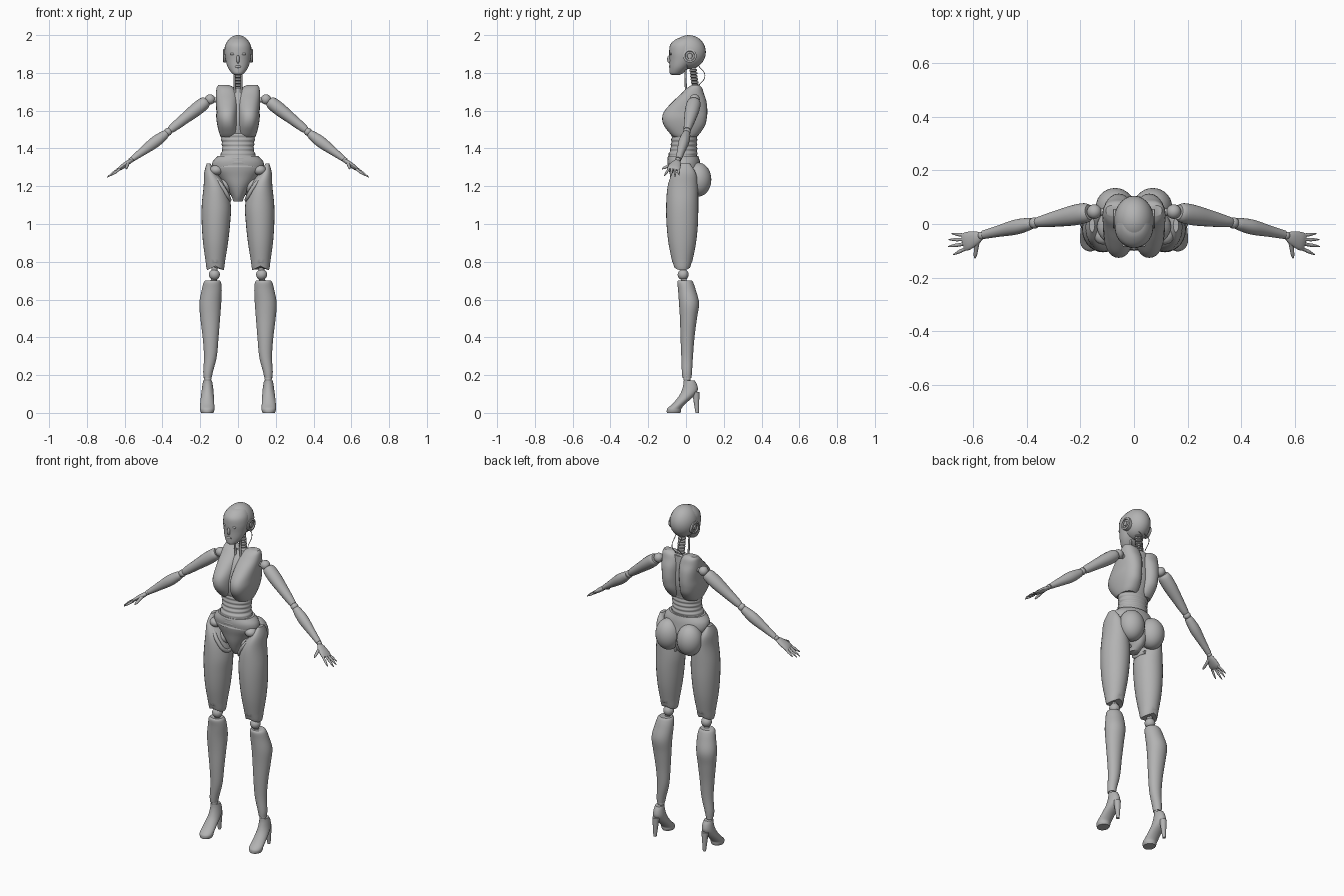
import bpy, bmesh, math
from mathutils import Matrix, Vector

cube = bpy.data.objects.get("Cube")
if cube:
    bpy.data.objects.remove(cube, do_unlink=True)

grey = bpy.data.materials.new("plain grey")
grey.use_nodes = True
tone = (.45, .45, .45, 1)
grey.diffuse_color = tone
grey.node_tree.nodes["Principled BSDF"].inputs["Base Color"].default_value = tone
made = []


def add_object(name, data):
    obj = bpy.data.objects.new(name, data)
    data.materials.append(grey)
    bpy.context.scene.collection.objects.link(obj)
    return obj


def publish(bm, name, pair):
    """Turn a bmesh into one object, or into a left and a right one."""
    bmesh.ops.recalc_face_normals(bm, faces=bm.faces)
    for label in (("left_", "right_") if pair else ("",)):
        if label == "right_":
            bmesh.ops.scale(bm, vec=(-1, 1, 1), verts=bm.verts)
            bmesh.ops.reverse_faces(bm, faces=bm.faces)
        mesh = bpy.data.meshes.new(label + name)
        bm.to_mesh(mesh)
        made.append(add_object(label + name, mesh))
    bm.free()


def smooth_rows(rows, cut):
    """Catmull-Rom interpolation between cross-sections."""
    out = []
    for i in range(len(rows) - 1):
        quad = [rows[max(i - 1, 0)], rows[i], rows[i + 1], rows[min(i + 2, len(rows) - 1)]]
        for k in range(cut):
            t = k / cut
            if cut == 1:
                out.append(rows[i])
                continue
            out.append([b + .5 * t * (c - a + t * (2*a - 5*b + 4*c - d + t * (3*(b - c) + d - a)))
                        for a, b, c, d in zip(*quad)])
    return out + [rows[-1]]


def loft(name, rows, pair=False, cut=5, power=2, ripple=0, shape=None, matrix=None, sides=28):
    """Skin over rows of (height, centre x, centre y, radius x, radius y)."""
    bm = bmesh.new()
    rings = []
    for z, cx, cy, rx, ry in smooth_rows(rows, cut):
        swell = ripple * math.sin(z * math.tau / .024)
        ring = []
        for k in range(sides):
            a = math.tau * k / sides
            c, s = math.cos(a), math.sin(a)
            x = cx + (rx + swell) * math.copysign(abs(c) ** (2 / power), c)
            y = cy + (ry + swell) * math.copysign(abs(s) ** (2 / power), s)
            co = Vector((x, y, z))
            if shape:
                co = shape(co)
            ring.append(bm.verts.new(matrix @ co if matrix else co))
        rings.append(ring)
    for low, high in zip(rings, rings[1:]):
        for k in range(sides):
            j = (k + 1) % sides
            bm.faces.new((low[k], low[j], high[j], high[k]))
    bm.faces.new(rings[0][::-1])
    bm.faces.new(rings[-1])
    publish(bm, name, pair)


def limb(name, start, end, rows, pair=True, cut=5, sides=20):
    """Loft from start to end with rows of (fraction, radius across, radius along y)."""
    start, end = Vector(start), Vector(end)
    d = (end - start).normalized()
    u = Vector((0, 1, 0)).cross(d).normalized()
    matrix = Matrix((u, d.cross(u), d)).transposed().to_4x4()
    matrix.translation = start
    length = (end - start).length
    loft(name, [(t * length, 0, 0, a, b) for t, a, b in rows], pair, cut, matrix=matrix, sides=sides)


def rod(name, start, end, r1, r2, pair=True):
    limb(name, start, end, [(0, r1, r1), (1, r2, r2)], pair, 1, 14)


def ball(name, centre, radii, pair=True):
    bm = bmesh.new()
    bmesh.ops.create_uvsphere(bm, u_segments=28, v_segments=18, radius=1)
    bmesh.ops.scale(bm, vec=radii if isinstance(radii, tuple) else (radii,) * 3, verts=bm.verts)
    bmesh.ops.translate(bm, vec=centre, verts=bm.verts)
    publish(bm, name, pair)


def wire(name, points, radius):
    for label, sign in (("left_", 1), ("right_", -1)):
        curve = bpy.data.curves.new(label + name, "CURVE")
        curve.dimensions = "3D"
        curve.bevel_depth = radius
        curve.use_fill_caps = True
        line = curve.splines.new("BEZIER")
        line.bezier_points.add(len(points) - 1)
        for p, (x, y, z) in zip(line.bezier_points, points):
            p.co = (sign * x, y, z)
            p.handle_left_type = p.handle_right_type = "AUTO"
        add_object(label + name, curve)


# Head: skull shell, face mask, features and ear discs
ball("skull", (0, .015, 1.91), (.074, .09, .09), False)
loft("face_mask", [(1.79, 0, -.055, .02, .022), (1.8, 0, -.05, .034, .036), (1.83, 0, -.035, .054, .052),
                   (1.87, 0, -.02, .066, .067), (1.91, 0, -.015, .071, .074), (1.95, 0, -.01, .066, .073),
                   (1.98, 0, 0, .045, .05), (1.99, 0, .01, .02, .025)])
ball("nose", (0, -.086, 1.872), (.009, .014, .022), False)
ball("lips", (0, -.083, 1.833), (.016, .008, .007), False)
ball("eye", (.03, -.08, 1.9), (.013, .006, .006))
limb("ear_disc", (.055, .02, 1.89), (.079, .02, 1.89),
     [(0, .036, .036), (.9, .036, .036), (1, .031, .031), (1, .026, .026), (.7, .024, .024),
      (.7, .015, .015), (1, .013, .013)], cut=1)

# Neck: stacked vertebrae, front pistons and rear cables
for i in range(9):
    z = 1.71 + i * .016
    y = .05 - i * .002
    limb(f"vertebra_{i + 1}", (0, y, z), (0, y, z + .015),
         [(0, .014, .014), (.25, .022, .02), (.75, .022, .02), (1, .014, .014)], False, 1)
rod("neck_piston", (.016, .0, 1.69), (.02, -.004, 1.83), .006, .005)
wire("neck_cable", [(.02, .065, 1.84), (.022, .1, 1.785), (.02, .065, 1.73)], .002)

# Torso: two chest shells meeting at a seam, with a ribbed waist below
loft("chest_shell", [(1.735, .075, .05, .03, .02), (1.72, .066, .045, .047, .04), (1.69, .06, .035, .057, .06),
                     (1.65, .058, .02, .059, .088), (1.6, .057, 0, .058, .113), (1.56, .057, -.008, .058, .118),
                     (1.52, .054, -.008, .055, .108), (1.48, .049, -.006, .05, .08), (1.46, .046, -.005, .045, .06)],
     True, power=2.3)
loft("chest_core", [(1.72, 0, .045, .05, .03), (1.65, 0, .02, .08, .06), (1.55, 0, 0, .09, .08),
                    (1.45, 0, -.005, .08, .06)], cut=4)
loft("ribbed_waist", [(1.48, 0, -.008, .094, .068), (1.43, 0, -.01, .086, .068), (1.39, 0, -.013, .085, .072),
                      (1.35, 0, -.018, .1, .078), (1.3, 0, -.015, .125, .082)], cut=14, ripple=.002)

# Pelvis: tapering brief, seat, hip plates and straps
loft("pelvis", [(1.36, 0, -.015, .106, .08), (1.33, 0, -.012, .134, .086), (1.29, 0, -.006, .135, .086),
                (1.25, 0, .002, .105, .084), (1.2, 0, .008, .068, .078), (1.15, 0, .008, .036, .058),
                (1.12, 0, .0, .025, .03)])
ball("seat", (.07, .064, 1.235), (.072, .07, .09))
ball("hip_plate", (.115, -.042, 1.285), (.034, .034, .027))
ball("hip_ball", (.08, -.01, 1.2), .045)
wire("hip_strap", [(.125, -.06, 1.25), (.078, -.078, 1.19), (.048, -.05, 1.135), (.055, .03, 1.13)], .011)


def scallop(co):
    """Drop the sides of the thigh opening over the knee."""
    if co.z < .8:
        co.z -= .5 * (abs(co.x - .12) - .025)
    return co


# Legs: thigh and shin shells around ball joints
loft("thigh", [(.765, .12, -.02, .044, .044), (.8, .12, -.02, .051, .053), (.9, .119, -.02, .066, .073),
               (1, .117, -.02, .075, .083), (1.1, .115, -.02, .077, .085), (1.2, .122, -.017, .06, .08),
               (1.27, .146, -.01, .033, .062), (1.32, .156, -.005, .01, .025)], True, shape=scallop)
rod("knee_pin", (.122, -.018, .78), (.13, -.01, .68), .016, .016)
ball("knee_ball", (.125, -.015, .732), .029)
loft("shin", [(.185, .161, .005, .021, .024), (.22, .158, .005, .026, .027), (.3, .146, .006, .034, .031),
              (.4, .145, .008, .042, .037), (.5, .147, .013, .052, .045), (.58, .147, .016, .058, .053),
              (.65, .139, .005, .053, .047), (.69, .136, -.004, .046, .042), (.702, .135, -.005, .036, .034)], True)
ball("ankle_ball", (.16, .006, .18), .019)

# Feet: high-heeled shoe with a separate spike
loft("shoe", [(0, .163, -.065, .032, .036), (.012, .163, -.064, .037, .038), (.025, .163, -.06, .038, .037),
              (.05, .163, -.035, .037, .034), (.09, .162, .003, .034, .04), (.12, .161, .02, .031, .042),
              (.15, .161, .022, .027, .036), (.172, .161, .017, .023, .029)], True)
rod("shoe_heel", (.162, .052, .11), (.163, .059, 0), .02, .009)

# Arms: shoulder, upper arm, elbow, forearm and wrist
rod("shoulder_pin", (.1, .045, 1.66), (.175, .043, 1.65), .013, .013)
ball("shoulder_ball", (.148, .046, 1.66), .027)
limb("upper_arm", (.166, .044, 1.65), (.36, .006, 1.497),
     [(0, .026, .028), (.08, .034, .037), (.3, .035, .038), (.6, .029, .031), (.9, .023, .022), (1, .018, .018)])
ball("elbow_ball", (.37, .004, 1.488), .021)
limb("forearm", (.378, .003, 1.48), (.56, -.04, 1.343),
     [(0, .019, .019), (.1, .025, .024), (.35, .03, .028), (.7, .022, .021), (1, .014, .016)])
ball("wrist_ball", (.567, -.043, 1.338), .014)

# Hands: flat palm, jointed fingers and thumb
limb("palm", (.568, -.045, 1.335), (.635, -.069, 1.287),
     [(0, .01, .014), (.3, .013, .026), (.75, .012, .034), (1, .007, .032)])
fingers = {"little": ((.627, -.042), (.678, -.036, 1.258)), "ring": ((.633, -.058), (.69, -.058, 1.25)),
           "middle": ((.635, -.075), (.692, -.084, 1.247)), "index": ((.627, -.092), (.672, -.114, 1.256))}
for title, ((x, y), tip) in fingers.items():
    limb(title + "_finger", (x, y, 1.29), tip,
         [(0, .007, .007), (.35, .006, .006), (.42, .007, .007), (.7, .005, .005), (1, .002, .002)], cut=2, sides=10)
limb("thumb", (.583, -.062, 1.322), (.592, -.127, 1.292),
     [(0, .01, .011), (.5, .008, .008), (.8, .007, .007), (1, .003, .003)], cut=2, sides=10)

# Smooth shading that keeps the shell rims crisp
bpy.ops.object.select_all(action="DESELECT")
for obj in made:
    obj.select_set(True)
bpy.context.view_layer.objects.active = made[0]
bpy.ops.object.shade_smooth_by_angle(angle=math.radians(40))
